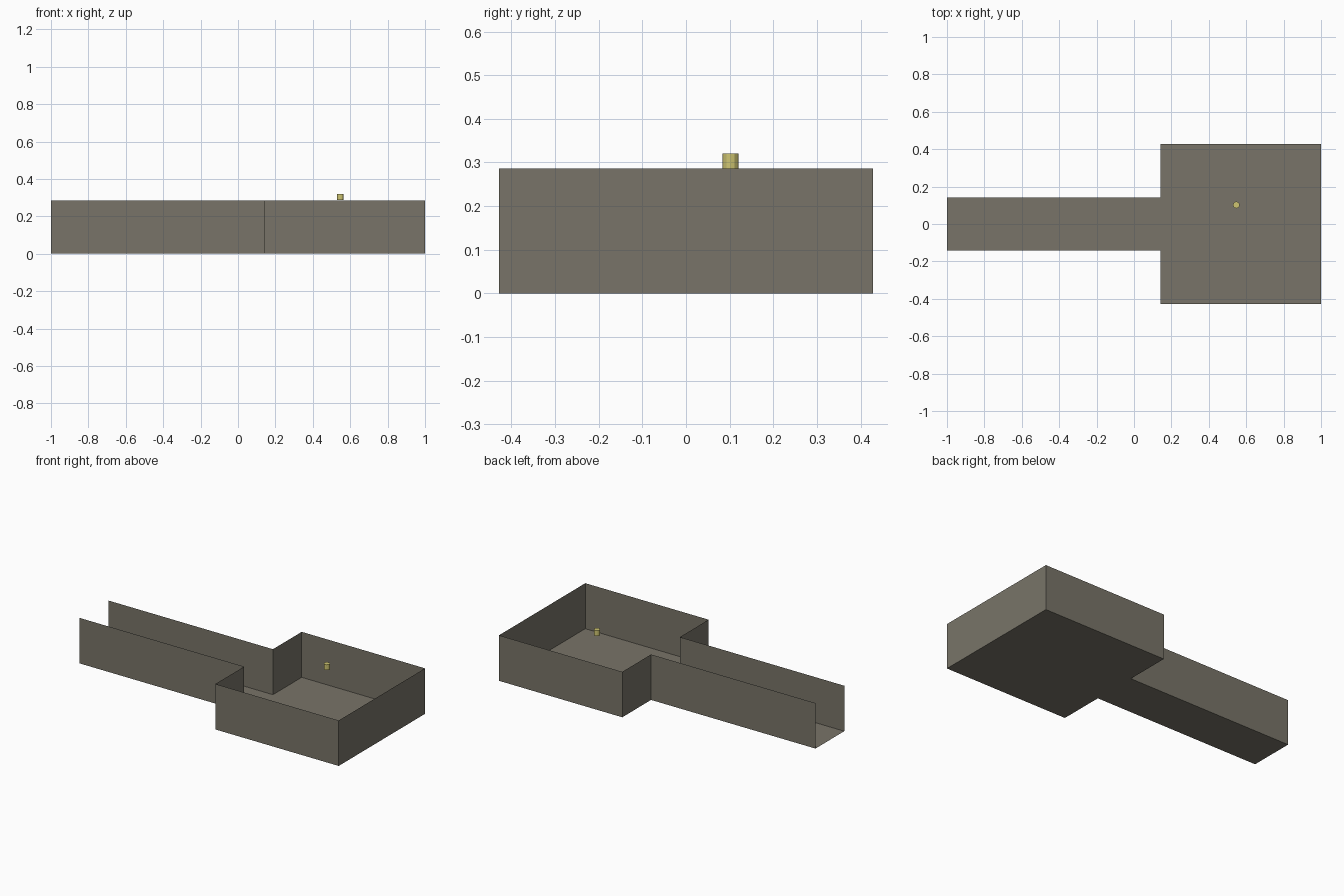
import bpy, bmesh

if "Cube" in bpy.data.objects:
    bpy.data.objects.remove(bpy.data.objects["Cube"])

U = 2 / 7          # one grid tile: wall height and corridor width
H = U


def material(name, rgb):
    m = bpy.data.materials.new(name)
    m.diffuse_color = (*rgb, 1)
    m.use_nodes = True
    m.node_tree.nodes["Principled BSDF"].inputs["Base Color"].default_value = m.diffuse_color
    return m


def make(name, bm, mat):
    me = bpy.data.meshes.new(name)
    bm.to_mesh(me)
    bm.free()
    me.materials.append(mat)
    ob = bpy.data.objects.new(name, me)
    bpy.context.collection.objects.link(ob)
    return ob


stone = material("stone grey", (0.19, 0.175, 0.14))
lamp = material("lamp yellow", (0.62, 0.56, 0.17))

# Floor plan: half outline from the open corridor end round to the back of the room, mirrored in y
half = [(-1, -U / 2), (1 - 3 * U, -U / 2), (1 - 3 * U, -1.5 * U), (1, -1.5 * U)]
plan = half + [(x, -y) for x, y in reversed(half)]

# Floor
bm = bmesh.new()
bm.faces.new([bm.verts.new((x, y, 0)) for x, y in plan])
make("floor", bm, stone)

# Thin walls along the outline, leaving the corridor mouth open
bm = bmesh.new()
low = [bm.verts.new((x, y, 0)) for x, y in plan]
high = [bm.verts.new((x, y, H)) for x, y in plan]
for i in range(len(plan) - 1):
    bm.faces.new((low[i], low[i + 1], high[i + 1], high[i]))
make("walls", bm, stone)

# Small floating light marker in the room
bm = bmesh.new()
bmesh.ops.create_cone(bm, cap_ends=True, segments=12, radius1=0.018, radius2=0.018, depth=0.034)
bmesh.ops.translate(bm, vec=(0.547, 0.102, 0.303), verts=bm.verts)
make("light_marker", bm, lamp)
